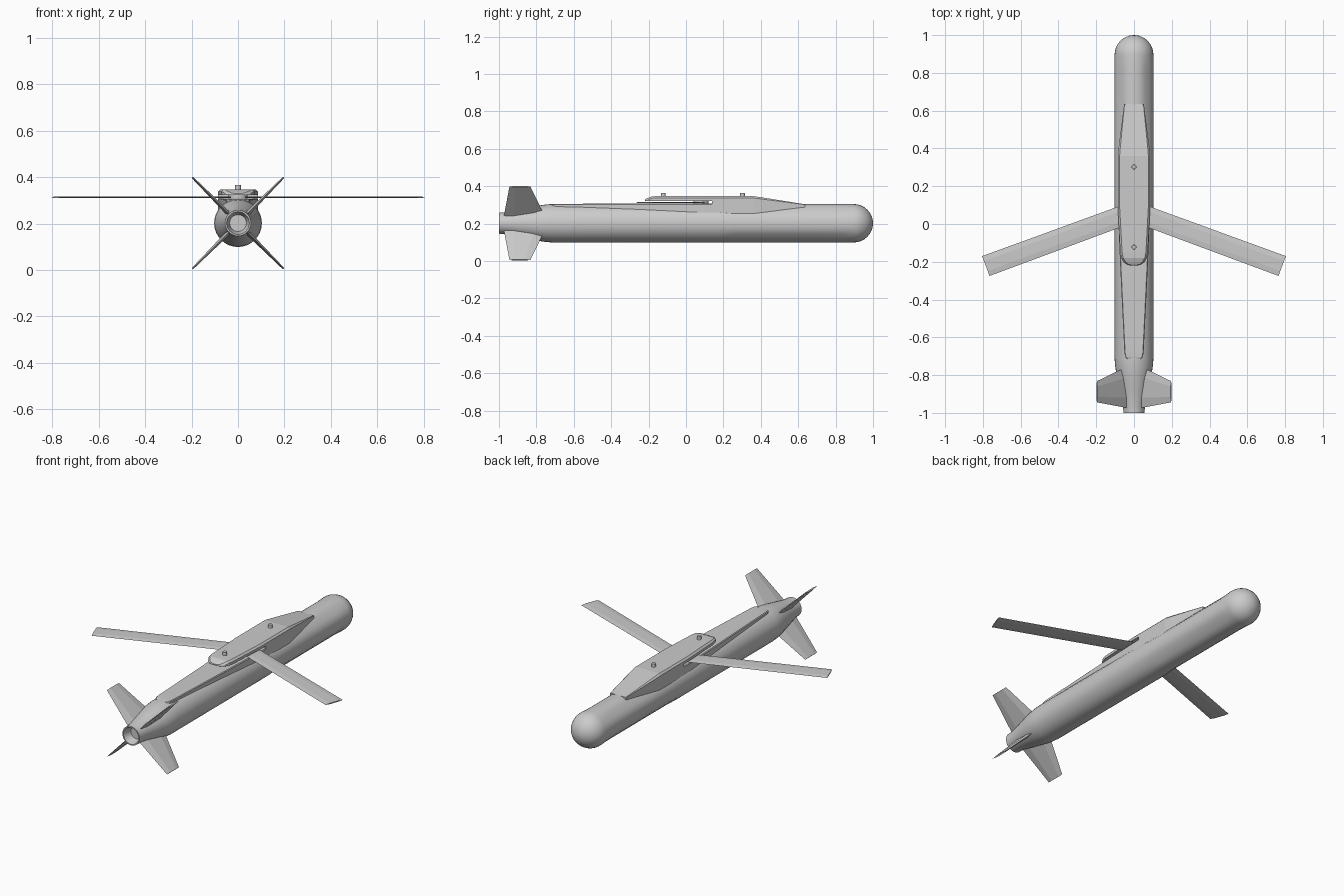
import bpy, bmesh, math
from mathutils import Vector

if "Cube" in bpy.data.objects:
    bpy.data.objects.remove(bpy.data.objects["Cube"])

CZ = 0.202  # height of the body axis


def finish(name, bm, angle=None):
    bmesh.ops.recalc_face_normals(bm, faces=bm.faces)
    me = bpy.data.meshes.new(name)
    bm.to_mesh(me)
    bm.free()
    ob = bpy.data.objects.new(name, me)
    bpy.context.collection.objects.link(ob)
    if angle:
        bpy.ops.object.select_all(action='DESELECT')
        ob.select_set(True)
        bpy.context.view_layer.objects.active = ob
        bpy.ops.object.shade_smooth_by_angle(angle=math.radians(angle))
    return ob


def loft(name, rings, angle=None):
    """Skin a list of equal-length point rings and cap both ends."""
    bm = bmesh.new()
    vs = [[bm.verts.new(p) for p in r] for r in rings]
    n = len(vs[0])
    for a, b in zip(vs, vs[1:]):
        for i in range(n):
            j = (i + 1) % n
            bm.faces.new((a[i], a[j], b[j], b[i]))
    bm.faces.new(vs[0])
    bm.faces.new(vs[-1])
    return finish(name, bm, angle)


def body_ring(y, r, flat=None, n=32):
    """Circle around the axis, optionally flattened on the four diagonals."""
    pts = []
    for i in range(n):
        a = 2 * math.pi * i / n
        x, z = r * math.cos(a), r * math.sin(a)
        if flat:
            d = (abs(x) + abs(z)) * math.sqrt(0.5) - flat
            if d > 0:
                x -= math.copysign(d * math.sqrt(0.5), x)
                z -= math.copysign(d * math.sqrt(0.5), z)
        pts.append((x, y, CZ + z))
    return pts


# Body: hollow tail nozzle, tapered tail, faceted middle, domed nose
R = 0.103
profile = [(-0.95, 0.036), (-1.0, 0.049), (-1.0, 0.056), (-0.96, 0.058),
           (-0.88, 0.075), (-0.79, 0.094), (-0.75, 0.1), (-0.71, R), (0.18, R)]
rings = [body_ring(y, r) for y, r in profile]
rings += [body_ring(0.26, R, 0.098), body_ring(0.82, R, 0.098), body_ring(0.895, R)]
for k in range(1, 9):
    t = math.radians(k * 11)
    rings.append(body_ring(0.895 + 0.105 * math.sin(t), R * math.cos(t)))
loft("body", rings, 25)


def box_ring(y, w, bottom, top, c):
    """Cross-section with chamfered upper corners."""
    return [(-w, y, bottom), (w, y, bottom), (w, y, top - c), (w - c, y, top),
            (-w + c, y, top), (-w, y, top - c)]


# Spine: long tapering block let into the top of the body
loft("rear_spine", [box_ring(y, w, 0.22, z, 0.004) for y, w, z in [
    (-0.715, 0.036, 0.302), (-0.705, 0.046, 0.305), (-0.68, 0.051, 0.306),
    (-0.2, 0.074, 0.307), (0.1, 0.086, 0.307), (0.36, 0.086, 0.307)]])

# Front fairing: slopes up from the body to the carrier cover
loft("front_fairing", [box_ring(y, w, 0.22, z, c) for y, w, z, c in [
    (0.14, 0.086, 0.347, 0.01), (0.36, 0.086, 0.347, 0.01),
    (0.4, 0.082, 0.341, 0.009), (0.635, 0.052, 0.304, 0.002)]])

# Cover plate: overhangs the wing slot, with a rounded sloping rear end
plate = [(0.145, 0.086, 0.347), (0.09, 0.086, 0.347), (-0.15, 0.073, 0.347),
         (-0.18, 0.067, 0.346), (-0.2, 0.055, 0.339), (-0.213, 0.038, 0.333),
         (-0.219, 0.018, 0.329)]
loft("cover_plate", [box_ring(y, w, 0.322, z, min(0.01, (z - 0.322) * 0.6))
                     for y, w, z in plate])

# Wing pivot hub joining spine and cover inside the slot
bm = bmesh.new()
bmesh.ops.create_cone(bm, cap_ends=True, segments=24, radius1=0.04, radius2=0.04, depth=0.03)
bmesh.ops.translate(bm, verts=bm.verts, vec=(0, 0.08, 0.315))
finish("wing_hub", bm, 40)

# Suspension lugs
for name, y in (("front_lug", 0.302), ("rear_lug", -0.122)):
    bm = bmesh.new()
    bmesh.ops.create_cone(bm, cap_ends=True, segments=16, radius1=0.013, radius2=0.012, depth=0.03)
    bmesh.ops.translate(bm, verts=bm.verts, vec=(0, y, 0.35))
    finish(name, bm, 40)


def blade(name, root, tip, t_root, t_tip, place):
    """Thin diamond-section blade; root and tip are (span, lead, trail, trail span)."""
    rings = []
    for (s0, lead, s1, trail), t in ((root, t_root), (tip, t_tip)):
        ring = []
        for f, h in ((0, 0), (0.25, 1), (0.75, 1), (1, 0), (0.75, -1), (0.25, -1)):
            ring.append(place(s0 + (s1 - s0) * f, lead + (trail - lead) * f, h * t / 2))
        rings.append(ring)
    return loft(name, rings)


# Swept wings
for name, s in (("right_wing", 1), ("left_wing", -1)):
    blade(name, (0.03, 0.112, 0.03, -0.002), (0.804, -0.17, 0.765, -0.275), 0.007, 0.006,
          lambda r, y, h, s=s: Vector((s * r, y, 0.313 + h)))

# Four tail fins in an X
for k in range(4):
    a = math.radians(45 + 90 * k)
    blade(f"tail_fin_{k + 1}", (0.045, -0.752, 0.045, -0.975), (0.278, -0.832, 0.278, -0.944),
          0.02, 0.008,
          lambda r, y, h, a=a: Vector((r * math.cos(a) - h * math.sin(a), y,
                                       CZ + r * math.sin(a) + h * math.cos(a))))
